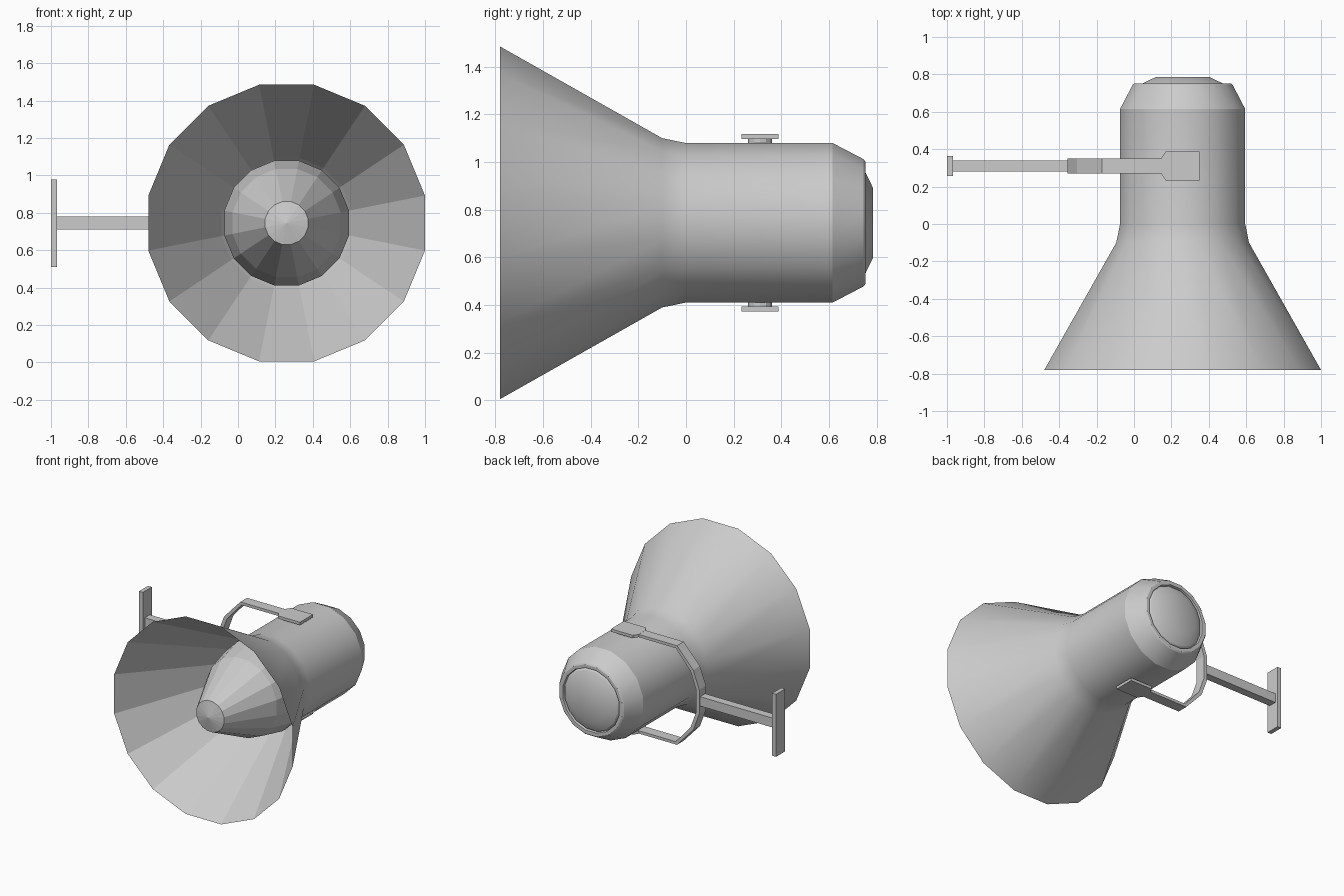
import bpy, bmesh, math

if "Cube" in bpy.data.objects:
    bpy.data.objects.remove(bpy.data.objects["Cube"])

AX, AZ = 0.26, 0.745      # horn axis
BY = 0.31                 # bracket centre along y
SIDES = 16


def add_object(name, bm, loc):
    bmesh.ops.recalc_face_normals(bm, faces=bm.faces)
    mesh = bpy.data.meshes.new(name)
    bm.to_mesh(mesh)
    bm.free()
    obj = bpy.data.objects.new(name, mesh)
    obj.location = loc
    bpy.context.collection.objects.link(obj)
    return obj


def lathe(name, profile, smooth=False, flip=False):
    """Revolve (y, radius) points about the y axis, flat side up."""
    bm = bmesh.new()
    rings = []
    for y, r in profile:
        if r == 0:
            rings.append([bm.verts.new((0, y, 0))] * SIDES)
            continue
        angles = [(i + 0.5) * math.tau / SIDES for i in range(SIDES)]
        rings.append([bm.verts.new((r * math.cos(a), y, r * math.sin(a))) for a in angles])
    for a, b in zip(rings, rings[1:]):
        for i in range(SIDES):
            j = (i + 1) % SIDES
            bm.faces.new(list(dict.fromkeys((a[i], a[j], b[j], b[i]))))
    obj = add_object(name, bm, (AX, 0, AZ))
    if flip:
        obj.data.flip_normals()
    if smooth:
        bpy.ops.object.select_all(action='DESELECT')
        obj.select_set(True)
        bpy.context.view_layer.objects.active = obj
        bpy.ops.object.shade_smooth_by_angle(angle=math.radians(26))
    return obj


def prism(name, points, vec, loc, mirror=False):
    """Extrude a closed polygon along vec, optionally mirrored in z."""
    bm = bmesh.new()
    face = bm.faces.new([bm.verts.new(p) for p in points])
    new = bmesh.ops.extrude_face_region(bm, geom=[face])['geom']
    bmesh.ops.translate(bm, vec=vec, verts=[g for g in new if isinstance(g, bmesh.types.BMVert)])
    if not any(f is face for f in bm.faces):
        bm.faces.ensure_lookup_table()
    obj = add_object(name, bm, loc)
    if mirror:
        mod = obj.modifiers.new("Mirror", 'MIRROR')
        mod.use_axis = (False, False, True)
    return obj


def box(name, x0, x1, y0, y1, z0, z1):
    pts = [(x0, y0, z0), (x1, y0, z0), (x1, y1, z0), (x0, y1, z0)]
    return prism(name, pts, (0, 0, z1 - z0), (0, 0, 0))


# Horn flare, housing and rear cap in one turned shell
lathe("horn_shell", [(-0.78, 0.754), (-0.10, 0.362), (0, 0.341), (0.615, 0.341),
                     (0.745, 0.272), (0.752, 0.262), (0.752, 0.238), (0.735, 0.234),
                     (0.750, 0.222), (0.785, 0.148), (0.785, 0)], smooth=True)

# Faceted inside of the flare
lathe("horn_lining", [(-0.78, 0.753), (-0.10, 0.355), (-0.02, 0.30)], flip=True)

# Bell shaped inner driver
lathe("inner_cone", [(-0.05, 0.340), (-0.12, 0.340), (-0.33, 0.295),
                     (-0.70, 0.117), (-0.725, 0)])

# Bent C-shaped strap
outer = [(0.17, 0.371), (-0.17, 0.371), (-0.305, 0.225), (-0.355, 0.09), (-0.355, 0)]
inner = [(-0.328, 0), (-0.328, 0.085), (-0.283, 0.21), (-0.16, 0.350), (0.17, 0.350)]
prism("bracket_strap", [(x, -0.04, z) for x, z in outer + inner], (0, 0.08, 0),
      (0, BY, AZ), mirror=True)

# Wider pads at the strap ends, with pivots into the housing
pad = [(0.145, -0.04), (0.17, -0.077), (0.35, -0.077), (0.35, 0.077), (0.17, 0.077), (0.145, 0.04)]
prism("bracket_pad", [(x, y, 0.351) for x, y in pad], (0, 0, 0.021), (0, BY, AZ), mirror=True)
disc = [(AX + 0.05 * math.cos(i * math.tau / 12), 0.05 * math.sin(i * math.tau / 12), 0.32)
        for i in range(12)]
prism("bracket_pivot", disc, (0, 0, 0.032), (0, BY, AZ), mirror=True)

# Wall arm and plate
box("wall_arm", -0.97, -0.33, BY - 0.03, BY + 0.03, AZ - 0.035, AZ + 0.035)
box("wall_plate", -1.0, -0.968, BY - 0.053, BY + 0.053, AZ - 0.234, AZ + 0.234)
